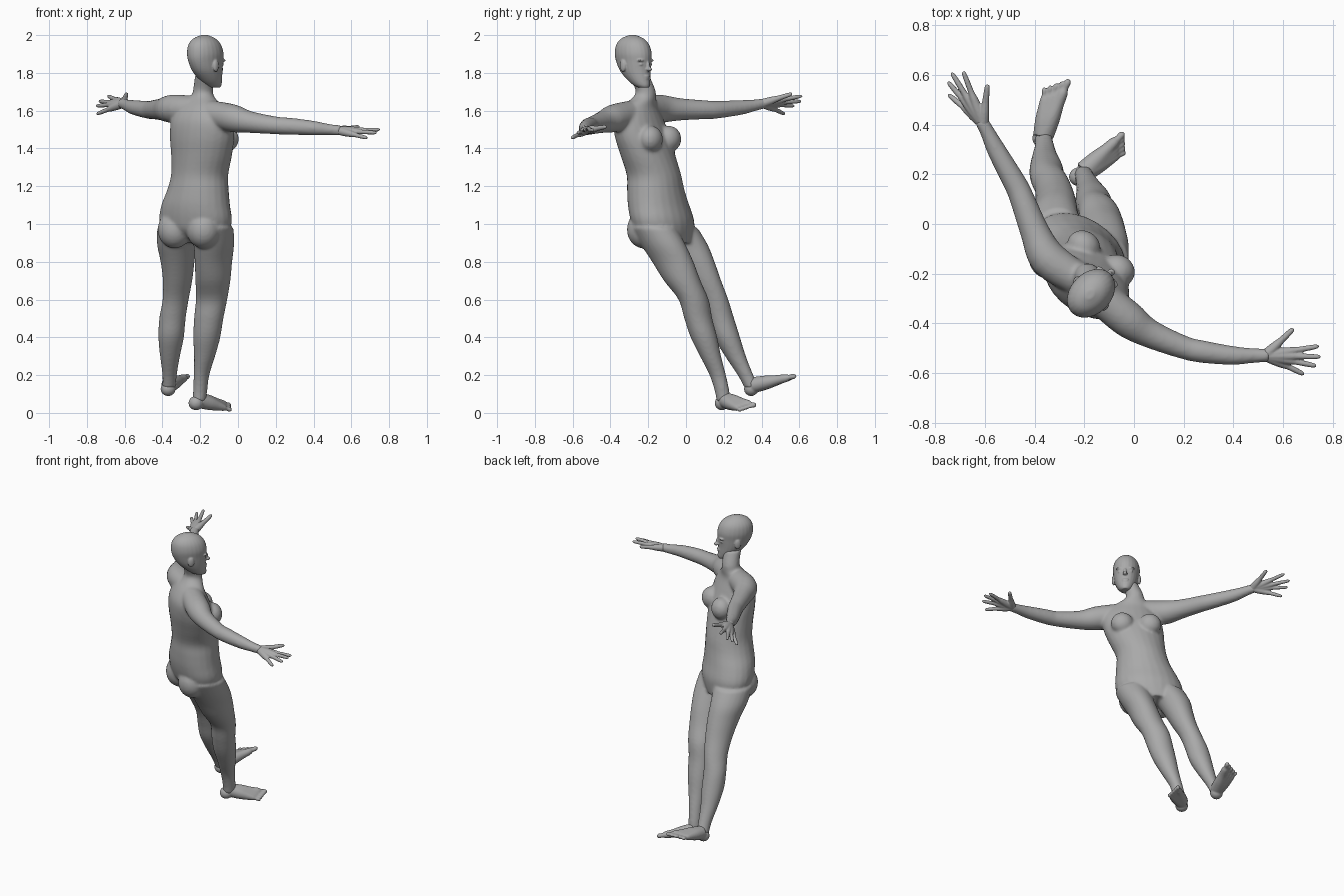
import bpy
import bmesh
from math import sin, cos, tau, radians
from mathutils import Vector, Matrix

cube = bpy.data.objects.get("Cube")
if cube:
    bpy.data.objects.remove(cube, do_unlink=True)

# One plain grey for the whole figure
grey = bpy.data.materials.new("plain grey")
grey.use_nodes = True
grey.diffuse_color = (0.4, 0.4, 0.4, 1)
grey.node_tree.nodes["Principled BSDF"].inputs["Base Color"].default_value = grey.diffuse_color

UP = Vector((0, 0, 1))


def axes(heading):
    """Forward and left directions for a heading in degrees."""
    h = radians(heading)
    return Vector((cos(h), sin(h), 0)), Vector((-sin(h), cos(h), 0))


def refine(rows, steps=4):
    """Smoothly interpolate the cross-section rows."""
    out = []
    last = len(rows) - 1
    for i in range(last):
        four = [rows[min(max(j, 0), last)] for j in range(i - 1, i + 3)]
        for s in range(steps):
            t = s / steps
            out.append([0.5 * (2 * b + (c - a) * t + (2 * a - 5 * b + 4 * c - d) * t * t
                               + (3 * b - a - 3 * c + d) * t ** 3)
                        for a, b, c, d in zip(*four)])
    return out + [list(rows[last])]


def loft(bm, rows, heading=None, seg=24):
    """Skin rows of x, y, z, half width, half depth.
    Rings are level when a heading is given, else square to the path."""
    rows = refine(rows)
    points = [Vector(r[:3]) for r in rows]
    rings = []
    for i, row in enumerate(rows):
        if heading is None:
            along = (points[min(i + 1, len(rows) - 1)] - points[max(i - 1, 0)]).normalized()
            side = along.cross(UP).normalized()
            depth = side.cross(along)
        else:
            depth, side = axes(heading)
        rings.append([bm.verts.new(points[i] + side * row[3] * cos(tau * k / seg)
                                   + depth * row[4] * sin(tau * k / seg)) for k in range(seg)])
    for low, high in zip(rings, rings[1:]):
        for k in range(seg):
            n = (k + 1) % seg
            bm.faces.new((low[k], low[n], high[n], high[k]))
    bm.faces.new(rings[0][::-1])
    bm.faces.new(rings[-1])


def limb(bm, rows):
    """Round tube from rows of x, y, z, radius."""
    loft(bm, [(*r, r[3]) for r in rows])


def blob(bm, centre, size, heading=0):
    """Ellipsoid sized forward, sideways and up."""
    m = (Matrix.Translation(centre) @ Matrix.Rotation(radians(heading), 4, "Z")
         @ Matrix.Diagonal((*size, 1)))
    bmesh.ops.create_icosphere(bm, subdivisions=3, radius=1, matrix=m)


def ray(bm, start, tip, stations):
    """Finger or toe with its bone, as fraction and radius stations."""
    start, tip = Vector(start), Vector(tip)
    limb(bm, [(*start.lerp(tip, f), r) for f, r in stations])


def finish(bm, name, voxel, rounds):
    """Blend the overlapping volumes into one smooth skin."""
    bmesh.ops.recalc_face_normals(bm, faces=bm.faces)
    mesh = bpy.data.meshes.new(name)
    bm.to_mesh(mesh)
    bm.free()
    mesh.materials.append(grey)
    obj = bpy.data.objects.new(name, mesh)
    bpy.context.collection.objects.link(obj)
    skin = obj.modifiers.new("skin", "REMESH")
    skin.mode = "VOXEL"
    skin.voxel_size = voxel
    skin.use_smooth_shade = True
    relax = obj.modifiers.new("relax", "SMOOTH")
    relax.factor = 0.5
    relax.iterations = rounds


# Body: trunk and neck
body = bmesh.new()
loft(body, [
    (-.225, -.07, .90, .14, .09), (-.225, -.11, .96, .19, .135), (-.225, -.125, 1.02, .208, .15),
    (-.224, -.145, 1.1, .193, .15), (-.212, -.16, 1.18, .17, .145), (-.203, -.17, 1.26, .156, .14),
    (-.193, -.2, 1.36, .17, .135), (-.19, -.23, 1.46, .185, .128), (-.19, -.25, 1.55, .18, .11),
    (-.19, -.245, 1.62, .13, .08), (-.187, -.22, 1.67, .066, .06), (-.185, -.215, 1.71, .053, .053),
    (-.175, -.25, 1.79, .052, .055)], heading=58)

# Breasts and buttocks
chest, pelvis = Vector((-.19, -.22, 1.45)), Vector((-.225, -.12, .97))
for s in (-1, 1):
    fwd, left = axes(55)
    blob(body, chest + fwd * .1 + left * .085 * s, (.062, .07, .07), 55)
    fwd, left = axes(60)
    blob(body, pelvis - fwd * .07 + left * .088 * s, (.088, .09, .1), 60)

# Arms, starting inside the chest at the collar bone
limb(body, [(-.15, -.28, 1.585, .07), (-.03, -.38, 1.56, .074), (.06, -.44, 1.54, .058),
            (.2, -.497, 1.522, .047), (.28, -.515, 1.517, .045), (.4, -.53, 1.508, .038),
            (.48, -.53, 1.5, .03), (.545, -.53, 1.495, .027)])
limb(body, [(-.23, -.22, 1.61, .068), (-.345, -.14, 1.61, .075), (-.4, -.03, 1.607, .059),
            (-.45, .1, 1.605, .05), (-.477, .16, 1.605, .047), (-.55, .29, 1.617, .039),
            (-.59, .37, 1.63, .03), (-.617, .42, 1.64, .027)])

# Legs
loft(body, [
    (-.315, -.06, .98, .11, .125), (-.325, 0, .89, .098, .12), (-.32, .05, .8, .085, .106),
    (-.32, .1, .7, .074, .09), (-.33, .15, .6, .067, .076), (-.347, .185, .5, .07, .07),
    (-.354, .217, .4, .067, .07), (-.36, .262, .3, .052, .056), (-.362, .315, .2, .037, .043),
    (-.365, .35, .13, .035, .04)], heading=62)
loft(body, [
    (-.135, -.17, .98, .107, .125), (-.128, -.12, .89, .1, .125), (-.13, -.07, .8, .092, .116),
    (-.133, -.02, .7, .09, .1), (-.14, .04, .6, .085, .078), (-.155, .065, .5, .08, .072),
    (-.165, .095, .4, .072, .07), (-.177, .13, .3, .056, .056), (-.193, .168, .2, .04, .045),
    (-.2, .19, .12, .037, .04), (-.205, .2, .06, .035, .038)], heading=58)
finish(body, "body", .009, 6)

# Hands: wrist, thumb tip, then finger tips from index to little
hands = {
    "right_hand": ((.53, -.53, 1.495), (.642, -.422, 1.515), (.745, -.492, 1.497),
                   (.752, -.535, 1.5), (.735, -.572, 1.483), (.685, -.606, 1.455)),
    "left_hand": ((-.608, .405, 1.638), (-.59, .562, 1.69), (-.688, .615, 1.678),
                  (-.735, .61, 1.65), (-.75, .573, 1.625), (-.748, .522, 1.582)),
}
FINGER = ((0, .022), (.25, .021), (.48, .016), (.6, .012), (.8, .011), (.95, .009), (1, .004))
THUMB = ((0, .024), (.3, .02), (.55, .014), (.8, .012), (.95, .01), (1, .004))
for name, (wrist, thumb, *tips) in hands.items():
    hand = bmesh.new()
    ray(hand, wrist, thumb, THUMB)
    for tip in tips:
        ray(hand, wrist, tip, FINGER)
    finish(hand, name, .004, 3)

# Feet: instep, heel, big toe tip, little toe tip
feet = {
    "right_foot": ((-.2, .212, .066), (-.222, .19, .052), (-.04, .368, .04), (-.034, .29, .014)),
    "left_foot": ((-.364, .36, .148), (-.37, .345, .127), (-.262, .583, .196), (-.36, .55, .178)),
}
TOE = ((0, .042), (.3, .036), (.55, .026), (.75, .017), (.84, .011), (.95, .011), (1, .004))
for name, (instep, heel, big, little) in feet.items():
    foot = bmesh.new()
    blob(foot, heel, (.04, .038, .038))
    for i in range(5):
        tip = Vector(big).lerp(Vector(little), i / 4)
        ray(foot, instep, tip, [(f, r * (1.25 if i == 0 and f > .7 else 1)) for f, r in TOE])
    finish(foot, name, .0045, 3)

# Head: rows of forward offset, height, half width, half depth
FACE = 46
fwd, left = axes(FACE)
middle = Vector((-.172, -.278, 0))
head = bmesh.new()
loft(head, [(*(middle + fwd * f + UP * z), a, b) for f, z, a, b in (
    (.075, 1.722, .022, .028), (.06, 1.735, .038, .048), (.038, 1.765, .055, .068),
    (.014, 1.81, .07, .09), (.002, 1.86, .078, .106), (-.002, 1.905, .083, .11),
    (-.006, 1.95, .074, .098), (-.008, 1.982, .05, .067), (-.008, 2, .015, .02))], heading=FACE)


def feature(f, side, z, size):
    blob(head, middle + fwd * f + left * side + UP * z, size, FACE)


# Nose and lips
feature(.106, 0, 1.836, (.013, .01, .026))
feature(.116, 0, 1.819, (.015, .015, .011))
feature(.1, 0, 1.783, (.012, .022, .006))
feature(.099, 0, 1.772, (.011, .019, .006))
# Brows, eyes and ears
for s in (-1, 1):
    feature(.09, .032 * s, 1.866, (.015, .026, .008))
    feature(.088, .033 * s, 1.845, (.012, .014, .008))
    feature(-.002, .079 * s, 1.838, (.02, .011, .033))
finish(head, "head", .0045, 3)
